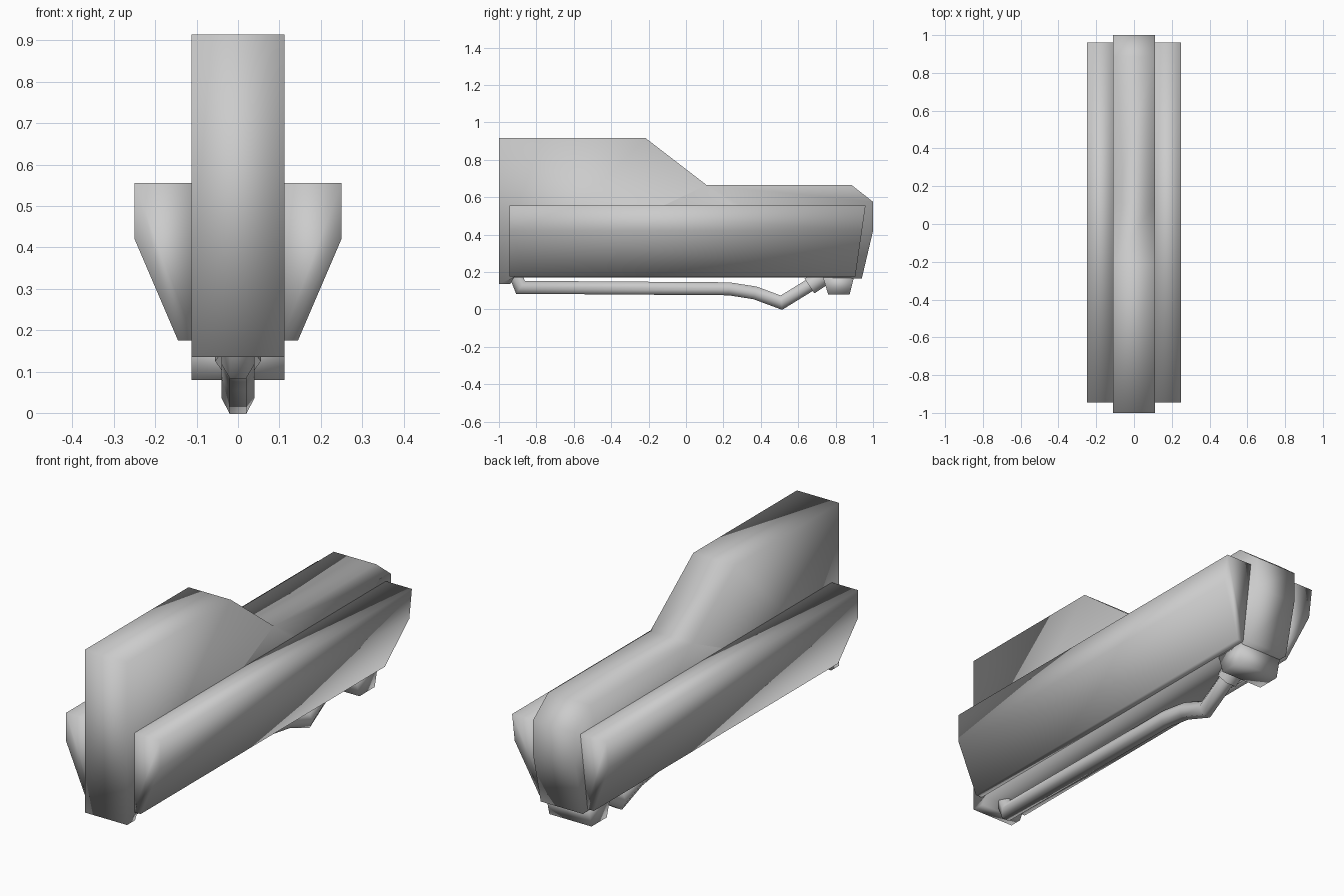
import bpy, math
from mathutils import Vector

if "Cube" in bpy.data.objects:
    bpy.data.objects.remove(bpy.data.objects["Cube"])


def make(name, verts, faces, angle=180):
    me = bpy.data.meshes.new(name)
    me.from_pydata(verts, [], faces)
    ob = bpy.data.objects.new(name, me)
    bpy.context.collection.objects.link(ob)
    bpy.ops.object.select_all(action='DESELECT')
    ob.select_set(True)
    bpy.context.view_layer.objects.active = ob
    bpy.ops.object.mode_set(mode='EDIT')
    bpy.ops.mesh.select_all(action='SELECT')
    bpy.ops.mesh.normals_make_consistent(inside=False)
    bpy.ops.object.mode_set(mode='OBJECT')
    if angle >= 180:
        bpy.ops.object.shade_smooth()
    else:
        bpy.ops.object.shade_smooth_by_angle(angle=math.radians(angle))
    return ob


def slab(name, profile, half, sides=None):
    """Side profile (y, z) extruded across x; sides lists the side faces."""
    n = len(profile)
    sides = sides or [list(range(n))]
    verts = [(x, y, z) for x in (-half, half) for y, z in profile]
    faces = [(i, (i + 1) % n, n + (i + 1) % n, n + i) for i in range(n)]
    faces += sides + [[i + n for i in reversed(f)] for f in sides]
    return make(name, verts, faces)


def pipe(name, path, r, n=6):
    """Mitred six-sided pipe along a (y, z) path."""
    pts = [Vector(p) for p in path]
    verts, faces = [], []
    for i, p in enumerate(pts):
        a = (p - pts[i - 1]).normalized() if i else (pts[1] - p).normalized()
        b = (pts[i + 1] - p).normalized() if i < len(pts) - 1 else a
        t = (a + b).normalized()
        up = Vector((-t.y, t.x)) / max(t.dot(a), 0.5)
        for k in range(n):
            w = 2 * math.pi * k / n
            q = p + up * r * math.sin(w)
            verts.append((r * math.cos(w), q.x, q.y))
    for i in range(len(pts) - 1):
        for k in range(n):
            m = (k + 1) % n
            faces.append((i * n + k, i * n + m, (i + 1) * n + m, (i + 1) * n + k))
    faces += [list(range(n)), list(range(len(verts) - n, len(verts)))]
    return make(name, verts, faces, 65)


# Central body: tall front, sloped step, lower chamfered rear
slab("main_body",
     [(-1, .135), (-1, .915), (-.215, .915), (.11, .665), (.885, .665),
      (1, .575), (1, .42), (.94, .165), (.75, .17), (-.92, .17), (-.94, .135)],
     .112,
     [[0, 1, 2], [0, 2, 3, 8, 9, 10], [3, 4, 5, 6, 7, 8]])

# Side panels with an undercut lower face and a raked rear end
section = [(.105, .555), (.25, .555), (.25, .42), (.145, .175), (.105, .175)]
n = len(section)
for side, label in ((-1, "left"), (1, "right")):
    verts = [(side * x, -.945, z) for x, z in section]
    verts += [(side * x, .905 + .055 * (z - .175) / .38, z) for x, z in section]
    faces = [(i, (i + 1) % n, n + (i + 1) % n, n + i) for i in range(n)]
    faces += [list(range(n)), list(range(n, 2 * n))]
    make(label + "_side_panel", verts, faces)

# Tapered block under the rear
slab("rear_block", [(.73, .18), (.76, .08), (.875, .08), (.9, .18)], .112)

# Bent pipe under the body and the collar where it enters the rear block
pipe("under_pipe", [(-.91, .18), (-.885, .118), (.23, .11), (.37, .088),
                    (.51, .036), (.65, .122), (.76, .19)], .04)
pipe("pipe_collar", [(.66, .125), (.75, .185)], .055)
